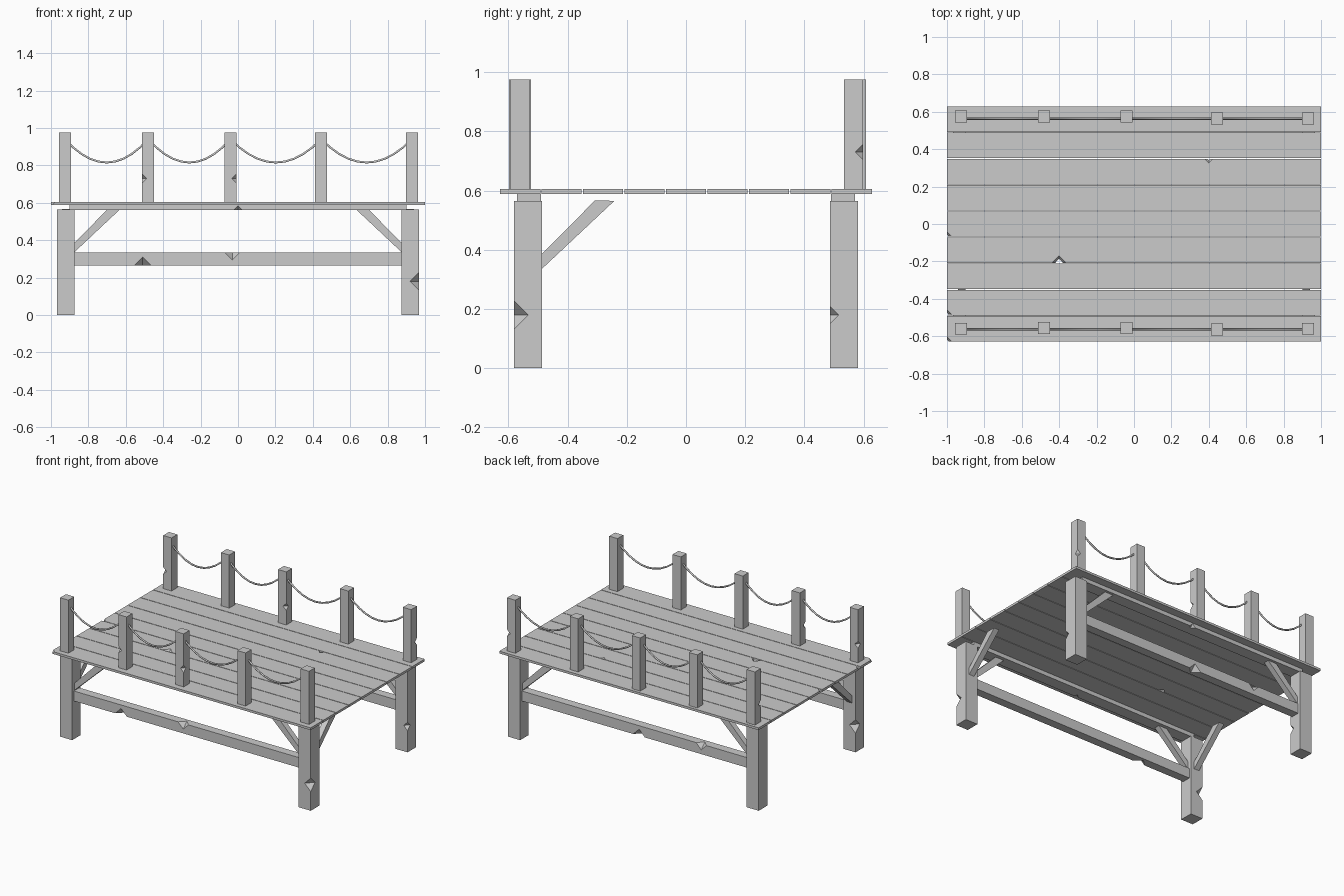
import bpy, bmesh
from mathutils import Vector

if "Cube" in bpy.data.objects:
    bpy.data.objects.remove(bpy.data.objects["Cube"])


def hull_object(name, points):
    """Convex flat-faced solid around a few points."""
    bm = bmesh.new()
    for p in points:
        bm.verts.new(p)
    bmesh.ops.convex_hull(bm, input=bm.verts)
    bmesh.ops.dissolve_limit(bm, angle_limit=0.01, verts=bm.verts, edges=bm.edges)
    bmesh.ops.recalc_face_normals(bm, faces=bm.faces)
    me = bpy.data.meshes.new(name)
    bm.to_mesh(me)
    bm.free()
    ob = bpy.data.objects.new(name, me)
    bpy.context.collection.objects.link(ob)
    return ob


def chip(ob, centre, r):
    """Cut a pointed notch with an octahedron."""
    c = Vector(centre)
    pts = [c + s * r * Vector(a) for a in ((1, 0, 0), (0, 1, 0), (0, 0, 1)) for s in (-1, 1)]
    cutter = hull_object("cutter", pts)
    cutter.hide_render = True
    mod = ob.modifiers.new("chip", "BOOLEAN")
    mod.operation, mod.solver, mod.object = "DIFFERENCE", "EXACT", cutter
    bpy.context.view_layer.objects.active = ob
    bpy.ops.object.modifier_apply(modifier=mod.name)
    bpy.data.objects.remove(cutter)


def box(name, lo, hi, chips=()):
    ob = hull_object(name, [(x, y, z) for x in (lo[0], hi[0])
                            for y in (lo[1], hi[1]) for z in (lo[2], hi[2])])
    for centre, r in chips:
        chip(ob, centre, r)
    return ob


# deck planks, some with chipped edges
plank_chips = {0: [((-1, -0.627, 0.605), 0.025)], 1: [((-1, -0.482, 0.605), 0.025)],
               3: [((-0.4, -0.205, 0.605), 0.035)], 4: [((-1, -0.062, 0.605), 0.022)],
               6: [((0.4, 0.349, 0.605), 0.022)]}
for i in range(9):
    y = (i - 4) * 0.14
    box(f"deck_plank_{i + 1}", (-1, y - 0.068, 0.589), (1, y + 0.068, 0.605),
        plank_chips.get(i, ()))

# legs with a notch in one corner
for sx in (-1, 1):
    for sy in (-1, 1):
        x, y = sx * 0.92, sy * 0.533
        d = -1 if (sx, sy) == (-1, -1) else 1
        box("leg", (x - 0.047, y - 0.047, 0), (x + 0.047, y + 0.047, 0.565),
            [((x + d * 0.047, y - d * 0.047, 0.18), 0.047 if sy < 0 else 0.03)])

# braces: leaning profile from leg up to the deck
profile = [(0.0, 0.335), (0.0, 0.385), (0.18, 0.567), (0.245, 0.565)]
for sx in (-1, 1):
    for sy in (-1, 1):
        hull_object("side_brace", [(sx * (0.876 - u), sy * 0.533 + w, z)
                                   for u, z in profile for w in (-0.02, 0.02)])
    hull_object("end_brace", [(sx * 0.92 + w, -0.487 + u, z)
                              for u, z in profile for w in (-0.02, 0.02)])

# beams below the deck and lower stretchers
for s in (-1, 1):
    y = s * 0.53
    box("deck_beam", (-0.9, y - 0.041, 0.562), (0.9, y + 0.041, 0.589),
        [((0, y + s * 0.041, 0.562), 0.022)])
    low, high = (-0.51, -0.03) if s < 0 else (-0.03, -0.51)
    box("stretcher", (-0.876, y - 0.03, 0.265), (0.876, y + 0.03, 0.335),
        [((low, y + s * 0.03, 0.265), 0.045), ((high, y + s * 0.03, 0.335), 0.04)])

# railing posts and hanging ropes
post_x = [-0.925, -0.48, -0.04, 0.445, 0.93]
post_y = {-1: [-0.56, -0.555, -0.555, -0.565, -0.56], 1: [0.575, 0.575, 0.575, 0.565, 0.565]}
post_chip = {(-1, 1): (-1, -1), (-1, 2): (1, -1), (-1, 0): (-1, 1),
             (1, 2): (1, -1), (1, 0): (-1, -1), (1, 4): (1, 1)}
h = 0.032
for s in (-1, 1):
    for i, (x, y) in enumerate(zip(post_x, post_y[s])):
        chips = []
        if (s, i) in post_chip:
            dx, dy = post_chip[s, i]
            chips = [((x + dx * h, y + dy * h, 0.73), 0.025)]
        box("railing_post", (x - h, y - h, 0.6), (x + h, y + h, 0.975), chips)
    cu = bpy.data.curves.new("railing_rope", "CURVE")
    cu.dimensions = "3D"
    cu.bevel_depth = 0.006
    cu.bevel_resolution = 1
    for a, b in zip(post_x, post_x[1:]):
        sp = cu.splines.new("POLY")
        sp.points.add(10)
        for k, p in enumerate(sp.points):
            t = k / 5 - 1
            p.co = (a + (b - a) * k / 10, s * 0.563, 0.816 + 0.125 * t * t, 1)
    bpy.context.collection.objects.link(bpy.data.objects.new("railing_rope", cu))
